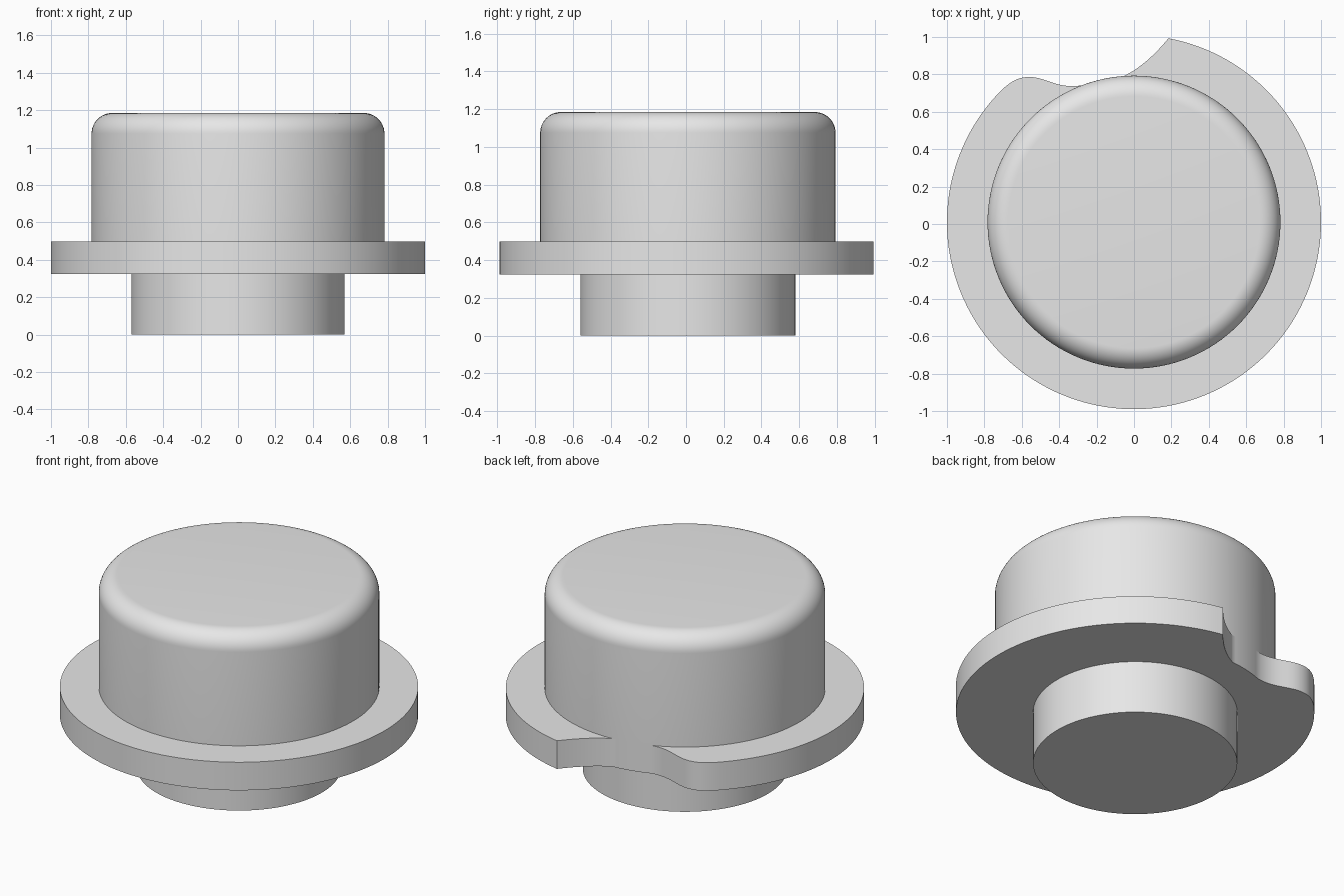
import bpy
import bmesh
import math
from mathutils import Vector
from mathutils.geometry import interpolate_bezier

cube = bpy.data.objects.get("Cube")
if cube:
    bpy.data.objects.remove(cube, do_unlink=True)

CENTRE_Y = 0.01
STEM_R, CAP_R, FLANGE_R = 0.57, 0.783, 1.0
FLANGE_LOW, FLANGE_TOP, CAP_TOP = 0.325, 0.498, 1.185
FILLET = 0.11

grey = bpy.data.materials.new("plain grey")
grey.use_nodes = True
grey.diffuse_color = (0.8, 0.8, 0.8, 1)
grey.node_tree.nodes["Principled BSDF"].inputs["Base Color"].default_value = (0.8, 0.8, 0.8, 1)


def arc(radius, start, end, steps):
    """Points on a circle about the main axis, angles in degrees."""
    angles = [math.radians(start + (end - start) * i / steps) for i in range(steps + 1)]
    return [Vector((radius * math.cos(a), CENTRE_Y + radius * math.sin(a))) for a in angles]


def bezier(a, b, c, d):
    """Inner points of a curve; the end points come from its neighbours."""
    pts = [Vector((x, y, 0)) for x, y in (a, b, c, d)]
    return [p.to_2d() for p in interpolate_bezier(*pts, 16)]


def prism(name, outline, low, high):
    """Extrude a flat outline upward into a solid part."""
    bm = bmesh.new()
    face = bm.faces.new([bm.verts.new((p.x, p.y, low)) for p in outline])
    top = bmesh.ops.extrude_face_region(bm, geom=[face], use_keep_orig=True)["geom"]
    for v in top:
        if isinstance(v, bmesh.types.BMVert):
            v.co.z = high
    return finish(name, bm)


def finish(name, bm):
    bmesh.ops.remove_doubles(bm, verts=bm.verts, dist=0.0005)
    bmesh.ops.recalc_face_normals(bm, faces=bm.faces)
    mesh = bpy.data.meshes.new(name)
    bm.to_mesh(mesh)
    bm.free()
    mesh.materials.append(grey)
    obj = bpy.data.objects.new(name, mesh)
    bpy.context.collection.objects.link(obj)
    bpy.ops.object.select_all(action='DESELECT')
    obj.select_set(True)
    bpy.context.view_layer.objects.active = obj
    bpy.ops.object.shade_smooth_by_angle(angle=math.radians(30))
    return obj


# Round stem below the flange
prism("stem", arc(STEM_R, 0, 360, 128)[:-1], 0, FLANGE_LOW)

# Flange disc with a notch at the back that reaches in to the cap wall
rim = arc(FLANGE_R, 135.4, 439.4, 128)
cap_wall = arc(CAP_R, 94, 111, 10)
hook = bezier(rim[-1], (0.10, 0.89), (0.02, 0.827), cap_wall[0])
dip = bezier(cap_wall[-1], (-0.41, 0.72), (-0.47, 0.786), (-0.56, 0.786))
lobe = bezier((-0.56, 0.786), (-0.62, 0.786), (-0.66, 0.762), rim[0])
outline = rim + hook[1:-1] + cap_wall + dip[1:] + lobe[1:-1]
prism("notched_flange", outline, FLANGE_LOW, FLANGE_TOP)

# Cap with a rounded top edge
bm = bmesh.new()
quarter = [math.radians(90 * i / 12) for i in range(13)]
profile = [(0, FLANGE_TOP), (CAP_R, FLANGE_TOP)]
profile += [(CAP_R - FILLET + FILLET * math.cos(a), CAP_TOP - FILLET + FILLET * math.sin(a))
            for a in quarter]
profile.append((0, CAP_TOP))
verts = [bm.verts.new((r, CENTRE_Y, z)) for r, z in profile]
edges = [bm.edges.new(pair) for pair in zip(verts, verts[1:])]
bmesh.ops.spin(bm, geom=verts + edges, cent=(0, CENTRE_Y, 0), axis=(0, 0, 1),
               angle=math.tau, steps=128, use_merge=True)
finish("rounded_cap", bm)
